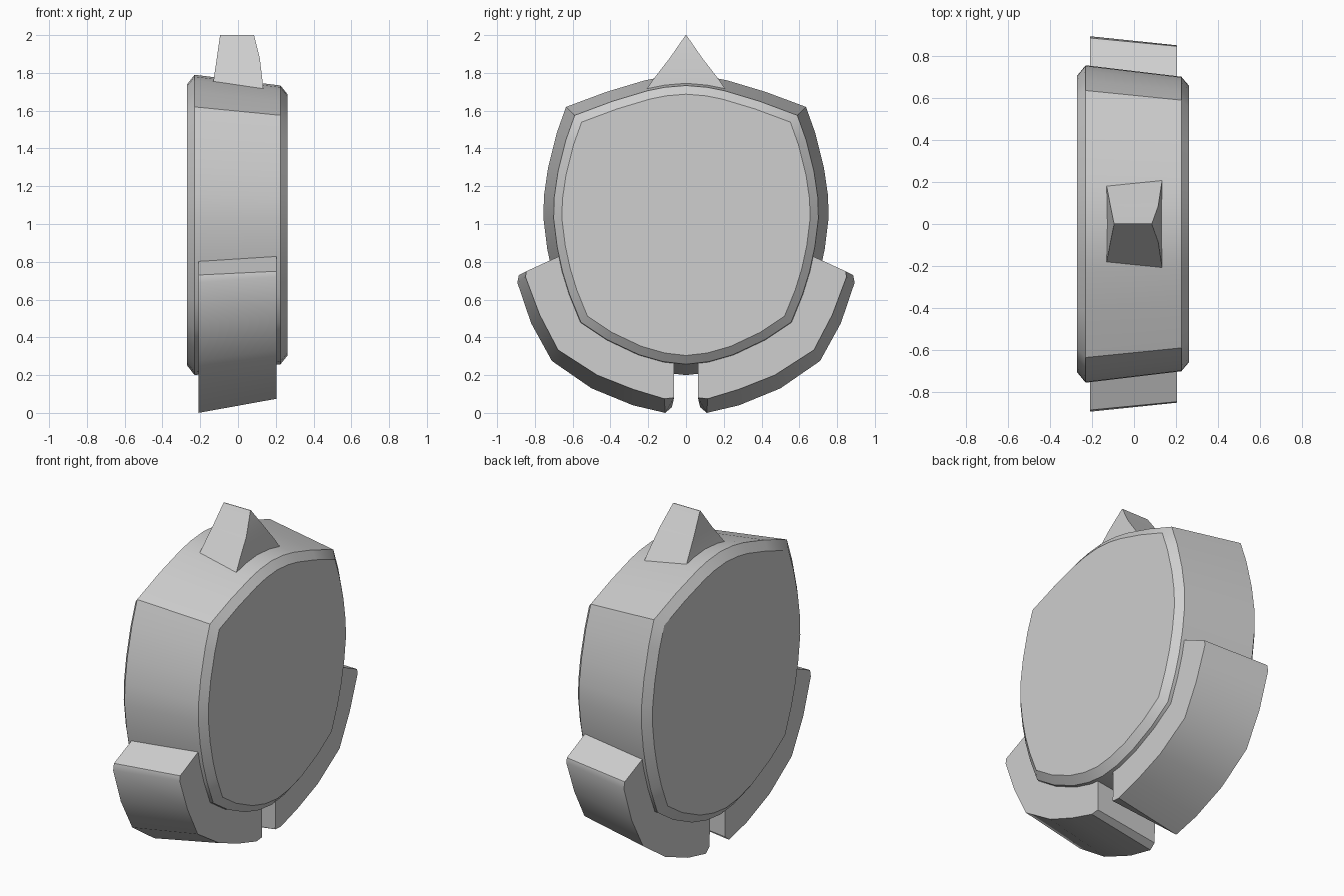
import bpy, bmesh, math

if "Cube" in bpy.data.objects:
    bpy.data.objects.remove(bpy.data.objects["Cube"])

grey = bpy.data.materials.new("light grey")
grey.diffuse_color = (0.62, 0.62, 0.62, 1)
grey.use_nodes = True
grey.node_tree.nodes["Principled BSDF"].inputs["Base Color"].default_value = grey.diffuse_color


def loft(name, rings, angle=35):
    """Skin a list of equal-length 3D rings and cap both ends."""
    bm = bmesh.new()
    vs = [[bm.verts.new(p) for p in r] for r in rings]
    n = len(rings[0])
    for a, b in zip(vs, vs[1:]):
        for i in range(n):
            j = (i + 1) % n
            bm.faces.new((a[i], a[j], b[j], b[i]))
    bm.faces.new(vs[0])
    bm.faces.new(vs[-1])
    bmesh.ops.recalc_face_normals(bm, faces=bm.faces[:])
    me = bpy.data.meshes.new(name)
    bm.to_mesh(me)
    bm.free()
    me.materials.append(grey)
    ob = bpy.data.objects.new(name, me)
    bpy.context.collection.objects.link(ob)
    bpy.ops.object.select_all(action='DESELECT')
    ob.select_set(True)
    bpy.context.view_layer.objects.active = ob
    bpy.ops.object.shade_smooth_by_angle(angle=math.radians(angle))
    return ob


# Body: rounded shield outline, tapering along x with bevelled rims
half = [(0, 1.79), (0.12, 1.78), (0.22, 1.76), (0.42, 1.70), (0.635, 1.62),
        (0.685, 1.48), (0.73, 1.30), (0.752, 1.15), (0.755, 1.03),
        (0.735, 0.87), (0.705, 0.73), (0.665, 0.60), (0.60, 0.44),
        (0.45, 0.34), (0.27, 0.255), (0.13, 0.215), (0, 0.20)]
outline = half + [(-y, z) for y, z in half[-2:0:-1]]
loft("body", [[(x, y * s, 1 + (z - 1) * s) for y, z in outline]
              for x, s in ((-0.27, 0.935), (-0.23, 1), (0.225, 0.928), (0.262, 0.87))])

# Bumpers: two curved feet hugging the lower body
wide = [(0.60, 0.855), (0.70, 0.81), (0.885, 0.73), (0.893, 0.69), (0.82, 0.475),
        (0.71, 0.275), (0.50, 0.13), (0.28, 0.04), (0.11, 0.0), (0.075, 0.03),
        (0.065, 0.40), (0.30, 0.45), (0.50, 0.60)]
narrow = [(0.58, 0.87), (0.67, 0.83), (0.845, 0.75), (0.85, 0.72), (0.775, 0.52),
          (0.677, 0.333), (0.47, 0.20), (0.28, 0.125), (0.115, 0.075), (0.063, 0.08),
          (0.065, 0.40), (0.30, 0.45), (0.48, 0.60)]
for side, label in ((1, "back"), (-1, "front")):
    loft(label + "_bumper", [[(x, side * y, z) for y, z in prof]
                             for x, prof in ((-0.21, wide), (0.205, narrow))])

# Top fin: wedge narrowing to a ridge
loft("top_fin", [[(x0, -y, z), (x1, -y, z), (x1, y, z), (x0, y, z)]
                 for x0, x1, y, z in ((-0.145, 0.137, 0.225, 1.69),
                                      (-0.128, 0.128, 0.17, 1.77),
                                      (-0.112, 0.115, 0.085, 1.88),
                                      (-0.095, 0.085, 0.002, 2.0))], 30)
